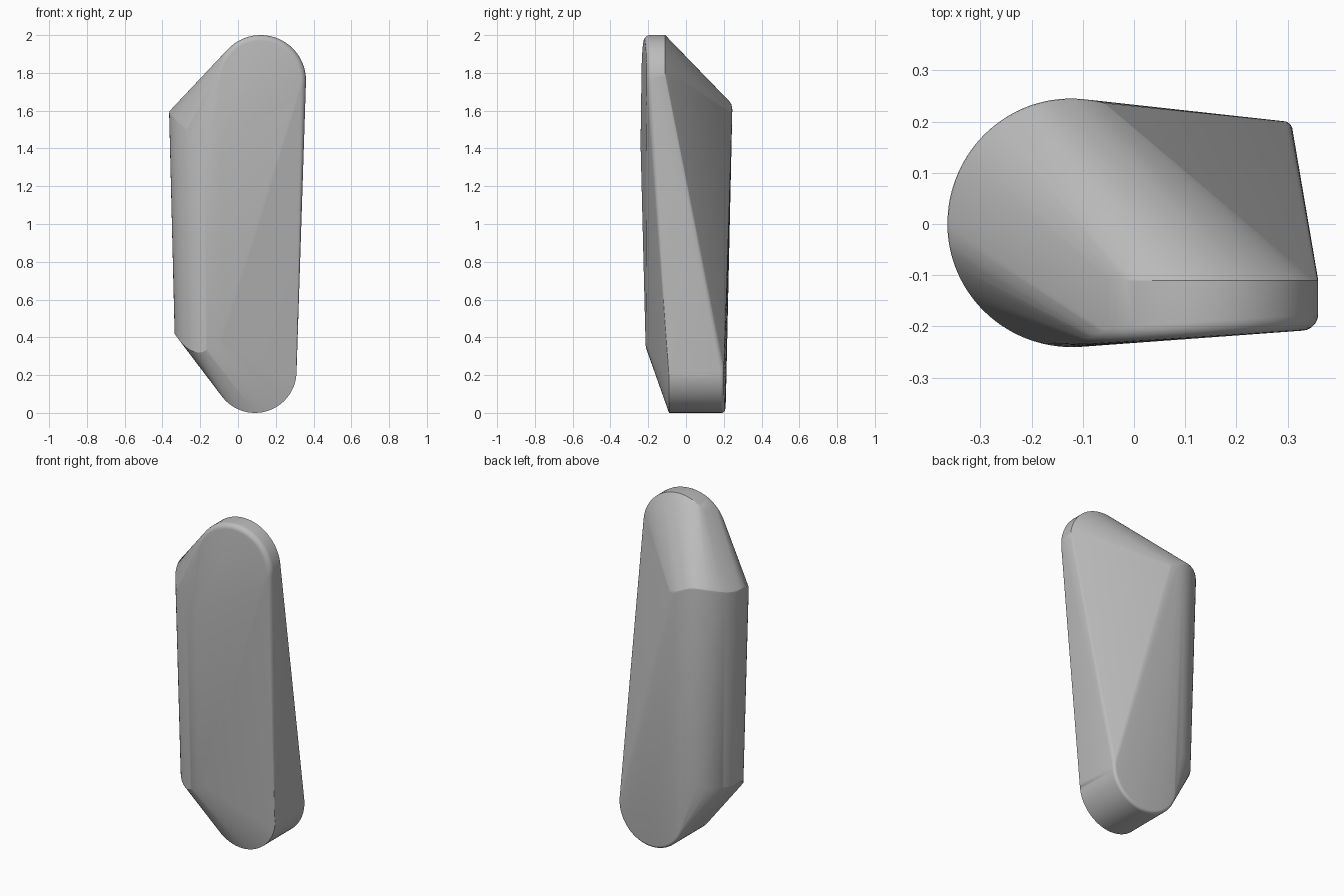
import bpy, bmesh
from math import sin, cos, pi, radians

cube = bpy.data.objects.get("Cube")
if cube:
    bpy.data.objects.remove(cube, do_unlink=True)

mat = bpy.data.materials.new("plain grey")
mat.use_nodes = True
GREY = (0.5, 0.5, 0.5, 1)
mat.diffuse_color = GREY
mat.node_tree.nodes["Principled BSDF"].inputs["Base Color"].default_value = GREY


def ease(keys, a):
    """Smoothly interpolated height for an angle in degrees."""
    for (a0, z0), (a1, z1) in zip(keys, keys[1:]):
        if a <= a1:
            t = (a - a0) / (a1 - a0)
            return z0 + (z1 - z0) * (1 - cos(pi * t)) / 2
    return keys[-1][1]


def end_disc(bm, x, z, r, y_sharp, y_round, tilt, fillet, n=72):
    """Upright disc: one sharp rim, one filleted rim on a slightly tilted face."""
    side = 1 if y_round > y_sharp else -1
    for i in range(n):
        c, s = cos(2 * pi * i / n), sin(2 * pi * i / n)
        bm.verts.new((x + r * c, y_sharp, z + r * s))
        for k in range(6):
            f = k * pi / 10
            rr = r - fillet * (1 - cos(f))
            y = y_round - side * fillet * (1 - sin(f)) + tilt * rr * c
            bm.verts.new((x + rr * c, y, z + rr * s))


def pillar_rim(bm, keys, fillet, steps):
    """Wavy end of the tapering upright pillar."""
    n = 64
    for i in range(n + 1):
        a = keys[0][0] + (keys[-1][0] - keys[0][0]) * i / n
        z = ease(keys, a)
        for k in range(steps):
            f = k * pi / 2 / max(steps, 2)
            h = z - fillet * (1 - sin(f))
            r = 0.215 + 0.03 * (h - 0.4) / 1.2 - fillet * (1 - cos(f))
            bm.verts.new((-0.12 + r * cos(radians(a)), r * sin(radians(a)), h))


# Body: taut skin around two offset discs and a leaning pillar
bm = bmesh.new()
end_disc(bm, 0.12, 1.76, 0.24, -0.11, -0.222, 0.065, 0.03)
end_disc(bm, 0.09, 0.22, 0.22, -0.09, 0.207, -0.03, 0.018)
pillar_rim(bm, [(75, 1.61), (112, 1.66), (180, 1.61), (275, 1.45)], 0.025, 4)
pillar_rim(bm, [(85, 0.45), (180, 0.42), (247, 0.32), (280, 0.38)], 0, 1)
hull = bmesh.ops.convex_hull(bm, input=bm.verts[:])
inside = {v for v in hull["geom_interior"] + hull["geom_unused"]
          if isinstance(v, bmesh.types.BMVert)}
bmesh.ops.delete(bm, geom=list(inside), context='VERTS')
bmesh.ops.dissolve_limit(bm, angle_limit=radians(0.3), verts=bm.verts[:], edges=bm.edges[:])
bmesh.ops.recalc_face_normals(bm, faces=bm.faces[:])

mesh = bpy.data.meshes.new("rounded_body")
bm.to_mesh(mesh)
bm.free()
body = bpy.data.objects.new("rounded_body", mesh)
bpy.context.collection.objects.link(body)
mesh.materials.append(mat)

# Smooth shading with the crisp rims kept
bpy.ops.object.select_all(action='DESELECT')
body.select_set(True)
bpy.context.view_layer.objects.active = body
bpy.ops.object.shade_smooth_by_angle(angle=radians(22))
